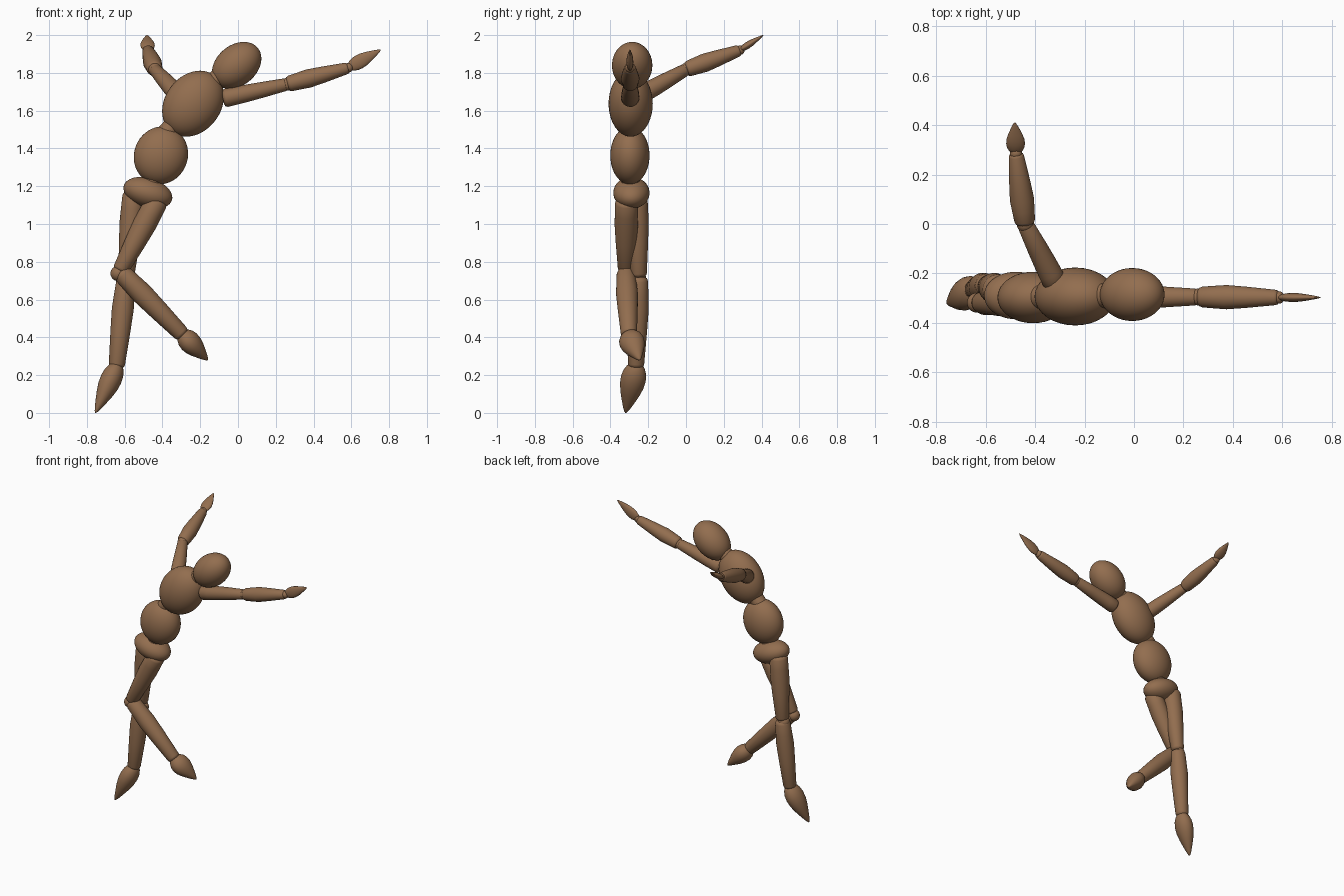
import bpy, bmesh, math
from mathutils import Vector, Matrix

if "Cube" in bpy.data.objects:
    bpy.data.objects.remove(bpy.data.objects["Cube"])

# Single wood colour
wood = bpy.data.materials.new("brown wood")
wood.use_nodes = True
colour = (0.29, 0.155, 0.078, 1)
wood.diffuse_color = colour
wood.node_tree.nodes["Principled BSDF"].inputs["Base Color"].default_value = colour


def lathe(name, start, end, profile, narrow=(0, 1, 0), flat=1.0, sides=32):
    """Turned part from start to end; profile holds (fraction along, radius).
    The radius is scaled by flat along the narrow direction."""
    a, b = Vector(start), Vector(end)
    axis = (b - a).normalized()
    v = Vector(narrow)
    v = (v - axis * v.dot(axis)).normalized()
    u = v.cross(axis)
    bm = bmesh.new()
    rings = []
    for t, r in profile:
        centre = a.lerp(b, t)
        rings.append([bm.verts.new(centre + r * (u * math.cos(k * math.tau / sides)
                      + v * flat * math.sin(k * math.tau / sides))) for k in range(sides)])
    for low, high in zip(rings, rings[1:]):
        for k in range(sides):
            n = (k + 1) % sides
            bm.faces.new((low[k], low[n], high[n], high[k]))
    bm.faces.new(rings[0][::-1])
    bm.faces.new(rings[-1])
    bmesh.ops.recalc_face_normals(bm, faces=bm.faces)
    return finish(name, bm)


def finish(name, bm):
    mesh = bpy.data.meshes.new(name)
    bm.to_mesh(mesh)
    bm.free()
    mesh.materials.append(wood)
    obj = bpy.data.objects.new(name, mesh)
    bpy.context.collection.objects.link(obj)
    bpy.ops.object.select_all(action="DESELECT")
    obj.select_set(True)
    bpy.context.view_layer.objects.active = obj
    bpy.ops.object.shade_smooth_by_angle(angle=math.radians(45))
    return obj


def ball(name, centre, radii, lean=0):
    """Ellipsoid leaning towards +x by the given degrees."""
    bm = bmesh.new()
    bmesh.ops.create_uvsphere(bm, u_segments=40, v_segments=24, radius=1)
    turn = Matrix.Rotation(math.radians(lean), 4, "Y")
    bm.transform(Matrix.Translation(centre) @ turn @ Matrix.Diagonal((*radii, 1)))
    return finish(name, bm)


def limb(name, start, end, r0, mid, r1):
    """Tapered limb with softened ends."""
    lathe(name, start, end, [(0, r0 * 0.65), (0.015, r0 * 0.88), (0.05, r0), (0.2, (r0 + mid) / 2),
          (0.35, mid), (0.6, (mid * 1.3 + r1 * 0.7) / 2), (0.96, r1), (0.985, r1 * 0.9), (1, r1 * 0.65)])


def teardrop(name, start, end, r, narrow, flat):
    """Hand or foot: rounded at the joint, pointed at the tip."""
    shape = [(0, 0.3), (0.03, 0.5), (0.1, 0.74), (0.2, 0.93), (0.32, 1), (0.46, 0.95),
             (0.62, 0.76), (0.78, 0.5), (0.9, 0.29), (0.97, 0.14), (1, 0.03)]
    lathe(name, start, end, [(t, r * s) for t, s in shape], narrow, flat)


# Head and torso
ball("head", (-0.007, -0.285, 1.84), (0.107, 0.107, 0.145), 50)
ball("chest", (-0.238, -0.293, 1.637), (0.148, 0.117, 0.188), 37)
ball("belly", (-0.408, -0.297, 1.363), (0.142, 0.104, 0.155), 22)
ball("pelvis", (-0.477, -0.289, 1.165), (0.133, 0.096, 0.078), 17)
limb("neck", (-0.15, -0.29, 1.74), (-0.05, -0.287, 1.81), 0.05, 0.05, 0.05)
limb("spine_joint", (-0.39, -0.295, 1.47), (-0.31, -0.295, 1.56), 0.05, 0.05, 0.05)
limb("waist_joint", (-0.47, -0.293, 1.18), (-0.44, -0.295, 1.26), 0.05, 0.05, 0.05)

# Arms: joints listed from shoulder to fingertip, with the hand's thin direction
arms = {
    "left": ([(-0.08, -0.295, 1.664), (0.26, -0.295, 1.74), (0.585, -0.297, 1.827),
              (0.755, -0.297, 1.922)], (0, 1, 0)),
    "right": ([(-0.315, -0.245, 1.68), (-0.44, 0.0, 1.818), (-0.477, 0.285, 1.92),
               (-0.482, 0.41, 2.0)], (0, -0.5, 1)),
}
for side, (joints, thin) in arms.items():
    shoulder, elbow, wrist, tip = joints
    limb(side + "_upper_arm", shoulder, elbow, 0.049, 0.046, 0.034)
    ball(side + "_elbow", elbow, (0.034,) * 3)
    limb(side + "_forearm", elbow, wrist, 0.042, 0.049, 0.031)
    ball(side + "_wrist", wrist, (0.025,) * 3)
    teardrop(side + "_hand", wrist, tip, 0.038, thin, 0.48)

# Legs: joints listed from hip to toe
legs = {
    "left": [(-0.425, -0.315, 1.13), (-0.625, -0.318, 0.75), (-0.29, -0.302, 0.41),
             (-0.16, -0.245, 0.28)],
    "right": [(-0.55, -0.265, 1.17), (-0.592, -0.25, 0.72), (-0.643, -0.265, 0.24),
              (-0.755, -0.32, 0.0)],
}
for side, (hip, knee, ankle, toe) in legs.items():
    limb(side + "_thigh", hip, knee, 0.06, 0.062, 0.043)
    ball(side + "_knee", Vector(knee) + Vector((-0.01, 0, -0.012)), (0.04,) * 3)
    limb(side + "_shin", knee, ankle, 0.05, 0.058, 0.043)
    heel = Vector(ankle) + (Vector(ankle) - Vector(toe)) * 0.1
    teardrop(side + "_foot", heel, toe, 0.067, (1, 0, 0), 0.85)
